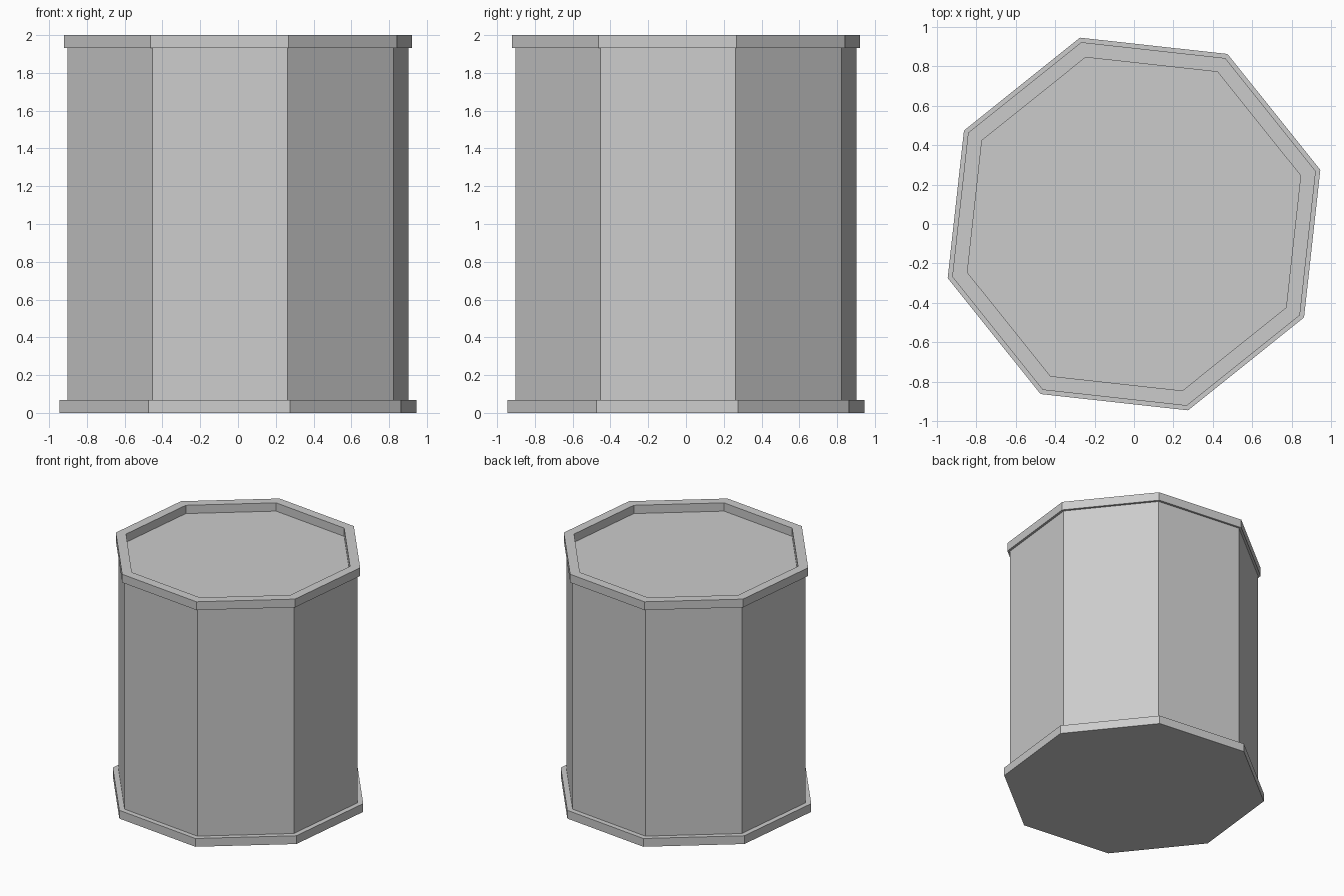
import bpy
import bmesh
from math import cos, sin, pi, radians

cube = bpy.data.objects.get("Cube")
if cube:
    bpy.data.objects.remove(cube, do_unlink=True)

SIDES = 8
TURN = radians(16.2)

grey = bpy.data.materials.new("light grey")
grey.use_nodes = True
colour = (0.6, 0.6, 0.6, 1)
grey.diffuse_color = colour
grey.node_tree.nodes["Principled BSDF"].inputs["Base Color"].default_value = colour


def lathe(name, profile):
    """Sweep (radius, height) points around z and cap both ends."""
    bm = bmesh.new()
    angles = [TURN + 2 * pi * i / SIDES for i in range(SIDES)]
    rings = [[bm.verts.new((r * cos(a), r * sin(a), z)) for a in angles]
             for r, z in profile]
    for low, high in zip(rings, rings[1:]):
        for i in range(SIDES):
            j = (i + 1) % SIDES
            bm.faces.new((low[i], low[j], high[j], high[i]))
    bm.faces.new(reversed(rings[0]))
    bm.faces.new(rings[-1])
    mesh = bpy.data.meshes.new(name)
    bm.to_mesh(mesh)
    bm.free()
    mesh.materials.append(grey)
    obj = bpy.data.objects.new(name, mesh)
    bpy.context.collection.objects.link(obj)
    return obj


# Octagonal drum: wide foot, straight wall, raised lip and recessed lid
FOOT, WALL, LIP, INNER = 0.984, 0.94, 0.96, 0.88
BAND, HEIGHT = 0.068, 2.0
lathe("octagonal_drum", [
    (FOOT, 0), (FOOT, BAND),
    (WALL, BAND), (WALL, HEIGHT - BAND),
    (LIP, HEIGHT - BAND), (LIP, HEIGHT),
    (INNER, HEIGHT), (INNER, HEIGHT - BAND),
])
